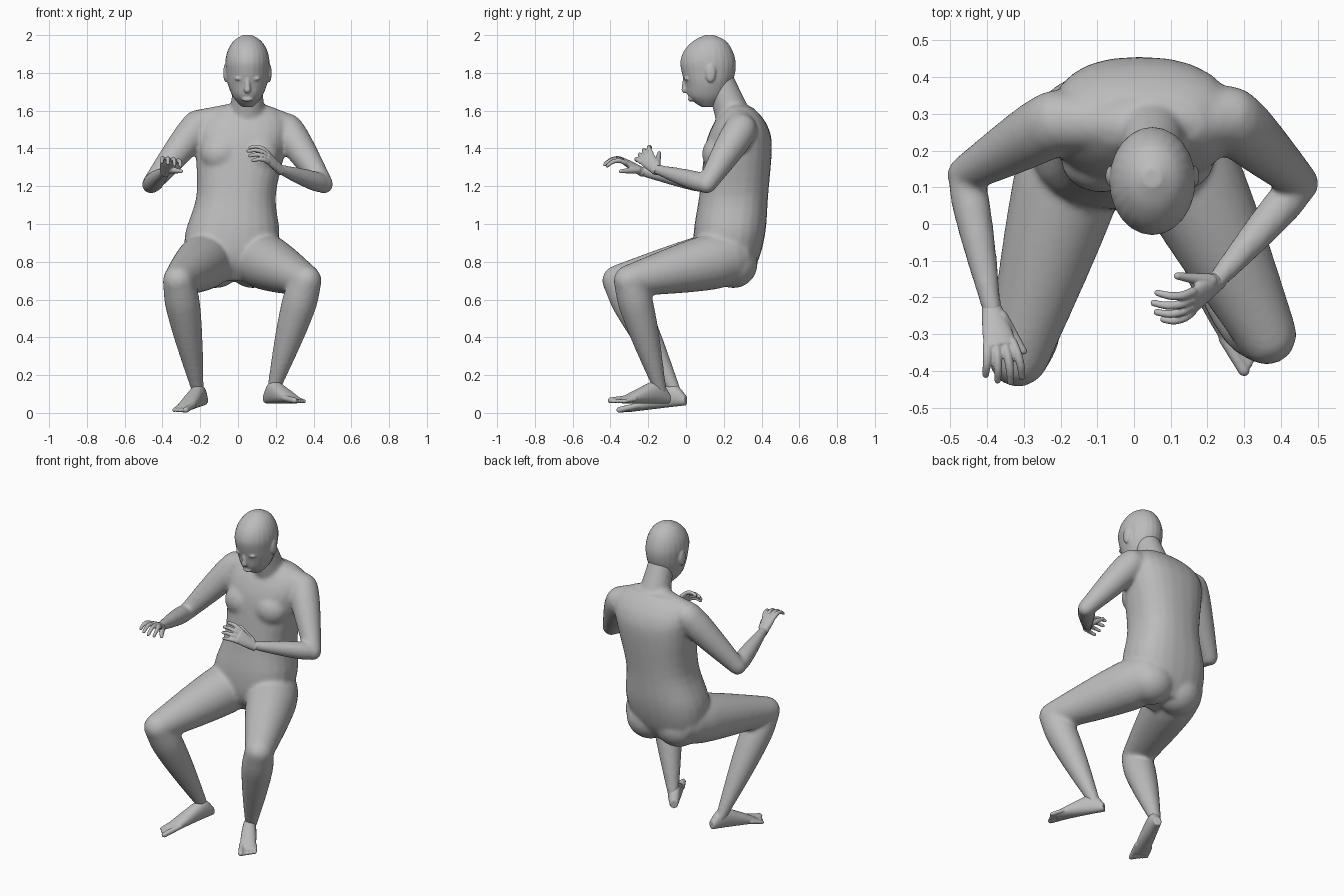
import bpy, bmesh, math
from mathutils import Vector, Matrix

X, Y, Z = Vector((1, 0, 0)), Vector((0, 1, 0)), Vector((0, 0, 1))
SEGMENTS = 24
HEAD_X = 0.05

if "Cube" in bpy.data.objects:
    bpy.data.objects.remove(bpy.data.objects["Cube"], do_unlink=True)

skin = bpy.data.materials.new("plain grey")
skin.use_nodes = True
grey = (0.5, 0.5, 0.5, 1)
skin.diffuse_color = grey
skin.node_tree.nodes["Principled BSDF"].inputs["Base Color"].default_value = grey


def resample(stations, steps=4):
    """Smooth curve through stations of (centre, half width, half depth)."""
    points = [Vector((*centre, width, depth)) for centre, width, depth in stations]
    last = len(points) - 1
    slopes = [(points[min(i + 1, last)] - points[max(i - 1, 0)]) / 2 for i in range(last + 1)]
    rows = []
    for i in range(last):
        step = points[i + 1] - points[i]
        for k in range(steps):
            t = k / steps
            ease = t * t * (3 - 2 * t)
            rows.append(points[i] + step * ease + slopes[i] * t * (1 - t) ** 2
                        - slopes[i + 1] * t * t * (1 - t))
    return rows + [points[last]]


def dome(end, neighbour):
    """Shrinking sections that round off the end of a limb."""
    centre, across, along = end
    outward = (centre - neighbour[0]).normalized() * min(across.length, along.length)
    return [(centre + outward * math.sin(angle), across * math.cos(angle), along * math.cos(angle))
            for angle in (0.5, 1, 1.3)]


def loft(bm, stations, axes=None, power=2):
    """Closed skin over cross-sections; without fixed axes the ends are rounded."""
    rows = resample(stations)
    centres = [Vector(row[:3]) for row in rows]
    sections = []
    for i, (centre, row) in enumerate(zip(centres, rows)):
        if axes:
            across, along = axes
        else:
            tangent = centres[min(i + 1, len(rows) - 1)] - centres[max(i - 1, 0)]
            across = tangent.cross(Z).normalized()
            along = across.cross(tangent.normalized())
        sections.append((centre, across * row[3], along * row[4]))
    if not axes:
        start, finish_end = dome(sections[0], sections[1]), dome(sections[-1], sections[-2])
        sections = start[::-1] + sections + finish_end
    rings = []
    for centre, across, along in sections:
        ring = []
        for k in range(SEGMENTS):
            angle = math.tau * k / SEGMENTS
            u, v = math.cos(angle), math.sin(angle)
            u = math.copysign(abs(u) ** (2 / power), u)
            v = math.copysign(abs(v) ** (2 / power), v)
            ring.append(bm.verts.new(centre + across * u + along * v))
        rings.append(ring)
    for lower, upper in zip(rings, rings[1:]):
        for k in range(SEGMENTS):
            j = (k + 1) % SEGMENTS
            bm.faces.new((lower[k], lower[j], upper[j], upper[k]))
    bm.faces.new(rings[0][::-1])
    bm.faces.new(rings[-1])


def limb(bm, start, end, thick, thin, swell=0.0):
    """Tapered limb whose muscle swells nearer its start."""
    start, end = Vector(start), Vector(end)
    stations = []
    for k in range(7):
        t = k / 6
        radius = thick + (thin - thick) * t + swell * math.sin(math.pi * t ** 0.6)
        stations.append((start.lerp(end, t), radius, radius))
    loft(bm, stations)


def stack(bm, rows, middle, power):
    """Level sections from rows of (height, front, back, half width)."""
    loft(bm, [((middle(z), (front + back) / 2, z), width, (back - front) / 2)
              for z, front, back, width in rows], (X, Y), power)


def ellipsoid(bm, centre, radii):
    place = Matrix.Translation(centre) @ Matrix.Diagonal((*radii, 1))
    bmesh.ops.create_uvsphere(bm, u_segments=20, v_segments=12, radius=1, matrix=place)


def finish(name, bm, voxel, rounds):
    """Fuse the overlapping volumes into one soft skin."""
    bmesh.ops.recalc_face_normals(bm, faces=bm.faces)
    mesh = bpy.data.meshes.new(name)
    bm.to_mesh(mesh)
    bm.free()
    mesh.materials.append(skin)
    obj = bpy.data.objects.new(name, mesh)
    bpy.context.collection.objects.link(obj)
    fuse = obj.modifiers.new("fuse", "REMESH")
    fuse.mode = "VOXEL"
    fuse.voxel_size = voxel
    fuse.use_smooth_shade = True
    soften = obj.modifiers.new("soften", "SMOOTH")
    soften.factor = 0.5
    soften.iterations = rounds


def hand(name, wrist, forward, thumb_side, sign):
    """Palm, four curled fingers and a thumb."""
    bm = bmesh.new()
    wrist, forward, inner = Vector(wrist), Vector(forward).normalized(), Vector(thumb_side)
    inner = (inner - forward * inner.dot(forward)).normalized()
    palm = forward.cross(inner) * sign
    loft(bm, [(wrist + forward * reach, width, depth) for reach, width, depth in
              ((-0.02, 0.026, 0.025), (0.07, 0.042, 0.02), (0.11, 0.042, 0.015))], (inner, palm))
    for finger, length in enumerate((0.11, 0.12, 0.11, 0.09)):
        spread = 1.5 - finger
        joint = wrist + forward * 0.1 + inner * spread * 0.023
        aim = (forward + inner * spread * 0.14).normalized()
        stations, bend = [(joint, 0.013, 0.013)], 0.15
        for radius in (0.012, 0.011, 0.009):
            joint = joint + (aim * math.cos(bend) + palm * math.sin(bend)) * length / 3
            stations.append((joint, radius, radius))
            bend += 0.5
        loft(bm, stations)
    root = wrist + (forward + inner) * 0.02
    reach = (forward * 0.7 + inner * 0.4 + palm * 0.4).normalized()
    limb(bm, root, root + reach * 0.11, 0.02, 0.01)
    finish(name, bm, 0.004, 2)


def foot(name, heel, tip, sign):
    """Heel to ball, then five toes shortening outwards."""
    bm = bmesh.new()
    heel, run = Vector(heel), Vector(tip) - Vector(heel)
    inner = run.cross(Z).normalized() * sign
    loft(bm, [(heel + run * t + Z * tall / 2, width, tall / 2) for t, width, tall in
              ((0, 0.024, 0.05), (0.2, 0.038, 0.12), (0.55, 0.046, 0.08), (0.85, 0.046, 0.03))],
         (inner, Z), 2.2)
    for toe in range(5):
        radius = 0.011 if toe else 0.016
        line = heel + inner * (0.036 - 0.02 * toe) + Z * radius
        limb(bm, line + run * 0.7 + Z * 0.012, line + run * (1 - 0.025 * toe), radius, radius)
    finish(name, bm, 0.005, 3)


# Torso and neck
body = bmesh.new()
stack(body, [(0.7, 0.12, 0.32, 0.16), (0.8, 0.05, 0.38, 0.23), (0.95, 0.04, 0.42, 0.25),
             (1.15, 0.07, 0.435, 0.21), (1.4, 0.1, 0.455, 0.24), (1.5, 0.13, 0.44, 0.25),
             (1.57, 0.17, 0.4, 0.22), (1.62, 0.21, 0.35, 0.15)], lambda z: (z - 1.25) / 10, 2.4)
limb(body, (HEAD_X, 0.25, 1.57), (HEAD_X, 0.18, 1.76), 0.095, 0.074)
for x in (-0.09, 0.11):
    ellipsoid(body, (x, 0.175, 1.37), (0.11, 0.09, 0.1))
for x in (-0.12, 0.08):
    ellipsoid(body, (x, 0.25, 0.79), (0.14, 0.13, 0.13))

# Arms and legs, each posed by its joints
right = dict(shoulder=(-0.21, 0.28, 1.52), elbow=(-0.46, 0.135, 1.21), wrist=(-0.385, -0.24, 1.28),
             hip=(-0.15, 0.22, 0.82), knee=(-0.315, -0.36, 0.7), ankle=(-0.21, -0.05, 0.1),
             heel=(-0.18, 0, 0.04), toe=(-0.31, -0.34, 0), forward=(0.2, -0.85, 0.5), thumb=(1, 0, -0.1))
left = dict(shoulder=(0.26, 0.29, 1.5), elbow=(0.455, 0.11, 1.21), wrist=(0.22, -0.16, 1.29),
            hip=(0.1, 0.22, 0.82), knee=(0.36, -0.3, 0.7), ankle=(0.18, -0.13, 0.1),
            heel=(0.15, -0.09, 0.05), toe=(0.33, -0.38, 0.05), forward=(-0.6, -0.5, 0.6), thumb=(-0.2, 0.4, 0.7))
for name, pose, sign in (("right", right, -1), ("left", left, 1)):
    limb(body, (HEAD_X + sign * 0.05, 0.27, 1.58), pose["shoulder"], 0.065, 0.085)
    limb(body, pose["shoulder"], pose["elbow"], 0.087, 0.05, 0.007)
    limb(body, pose["elbow"], pose["wrist"], 0.047, 0.026, 0.01)
    limb(body, pose["hip"], pose["knee"], 0.145, 0.084, 0.015)
    limb(body, pose["knee"], pose["ankle"], 0.083, 0.03, 0.021)
    hand(name + "_hand", pose["wrist"], pose["forward"], pose["thumb"], sign)
    foot(name + "_foot", pose["heel"], pose["toe"], sign)
finish("body", body, 0.011, 10)

# Head with nose, lips, eyes and ears
head = bmesh.new()
stack(head, [(1.62, 0.08, 0.15, 0.03), (1.67, 0.015, 0.21, 0.075), (1.74, -0.004, 0.24, 0.104),
             (1.8, -0.022, 0.26, 0.113), (1.86, -0.03, 0.263, 0.117), (1.92, -0.008, 0.245, 0.104),
             (1.97, 0.04, 0.21, 0.072), (2, 0.1, 0.15, 0.025)], lambda z: HEAD_X, 2)
limb(head, (HEAD_X, -0.005, 1.79), (HEAD_X, -0.006, 1.71), 0.009, 0.018)
ellipsoid(head, (HEAD_X, 0.025, 1.66), (0.03, 0.015, 0.012))
for side in (-1, 1):
    ellipsoid(head, (HEAD_X + side * 0.045, 0.008, 1.77), (0.023, 0.018, 0.011))
    ellipsoid(head, (HEAD_X + side * 0.115, 0.13, 1.8), (0.013, 0.028, 0.05))
finish("head", head, 0.006, 2)
